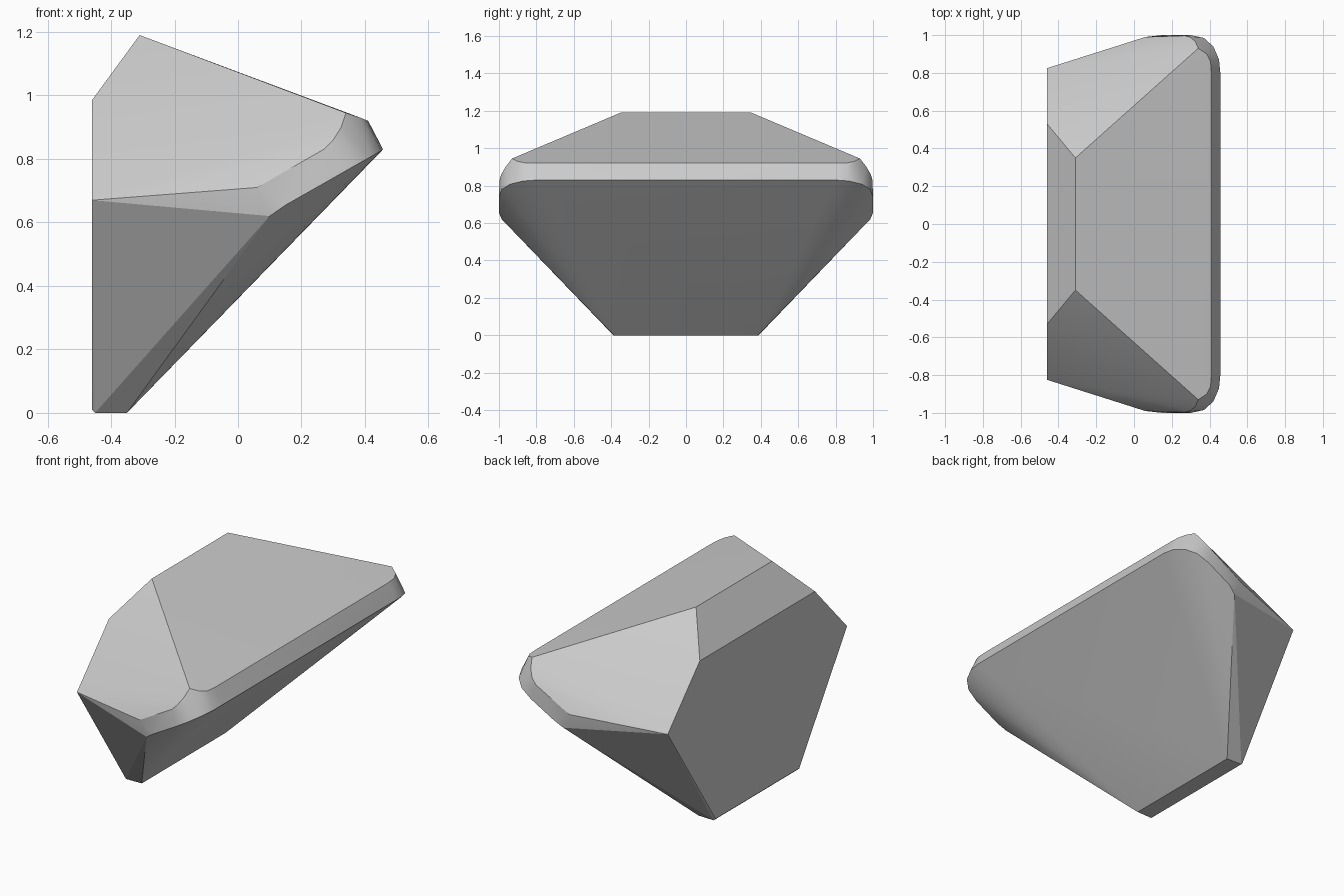
import bpy, bmesh, math

cube = bpy.data.objects.get("Cube")
if cube:
    bpy.data.objects.remove(cube)

# Stone colour
grey = bpy.data.materials.new("plain_grey")
grey.use_nodes = True
colour = (0.6, 0.6, 0.6, 1)
grey.diffuse_color = colour
grey.node_tree.nodes["Principled BSDF"].inputs["Base Color"].default_value = colour

# Corner points of one half, mirrored across y
back_face = [(-.46, .53, .985), (-.46, .825, .67), (-.46, .385, .01)]
ridge = [(-.31, .35, 1.19)]
foot = [(-.45, .388, 0), (-.35, .385, 0)]
upper_rim = [(.41, .80, .92), (.405, .86, .922), (.385, .90, .93), (.34, .93, .945),
             (.325, .965, .90), (.30, .988, .86), (.27, .997, .83), (.18, .995, .765), (.06, .99, .71)]
lower_rim = [(.457, .80, .83), (.45, .87, .825), (.42, .94, .808), (.37, .985, .78),
             (.30, 1, .74), (.15, 1, .655), (.10, .985, .62)]

# Faceted solid wrapped around the points
bm = bmesh.new()
for x, y, z in back_face + ridge + foot + upper_rim + lower_rim:
    for side in (-1, 1):
        bm.verts.new((x, y * side, z))
hull = bmesh.ops.convex_hull(bm, input=bm.verts[:])
loose = [v for v in bm.verts if not v.link_faces]
bmesh.ops.delete(bm, geom=loose, context='VERTS')
bmesh.ops.dissolve_limit(bm, angle_limit=math.radians(1), verts=bm.verts[:], edges=bm.edges[:])
bmesh.ops.recalc_face_normals(bm, faces=bm.faces[:])

mesh = bpy.data.meshes.new("wedge_block")
bm.to_mesh(mesh)
bm.free()
mesh.materials.append(grey)
block = bpy.data.objects.new("wedge_block", mesh)
bpy.context.collection.objects.link(block)

# Smooth the rounded corners, keep the ridges crisp
bpy.ops.object.select_all(action='DESELECT')
block.select_set(True)
bpy.context.view_layer.objects.active = block
bpy.ops.object.shade_smooth_by_angle(angle=math.radians(20))
